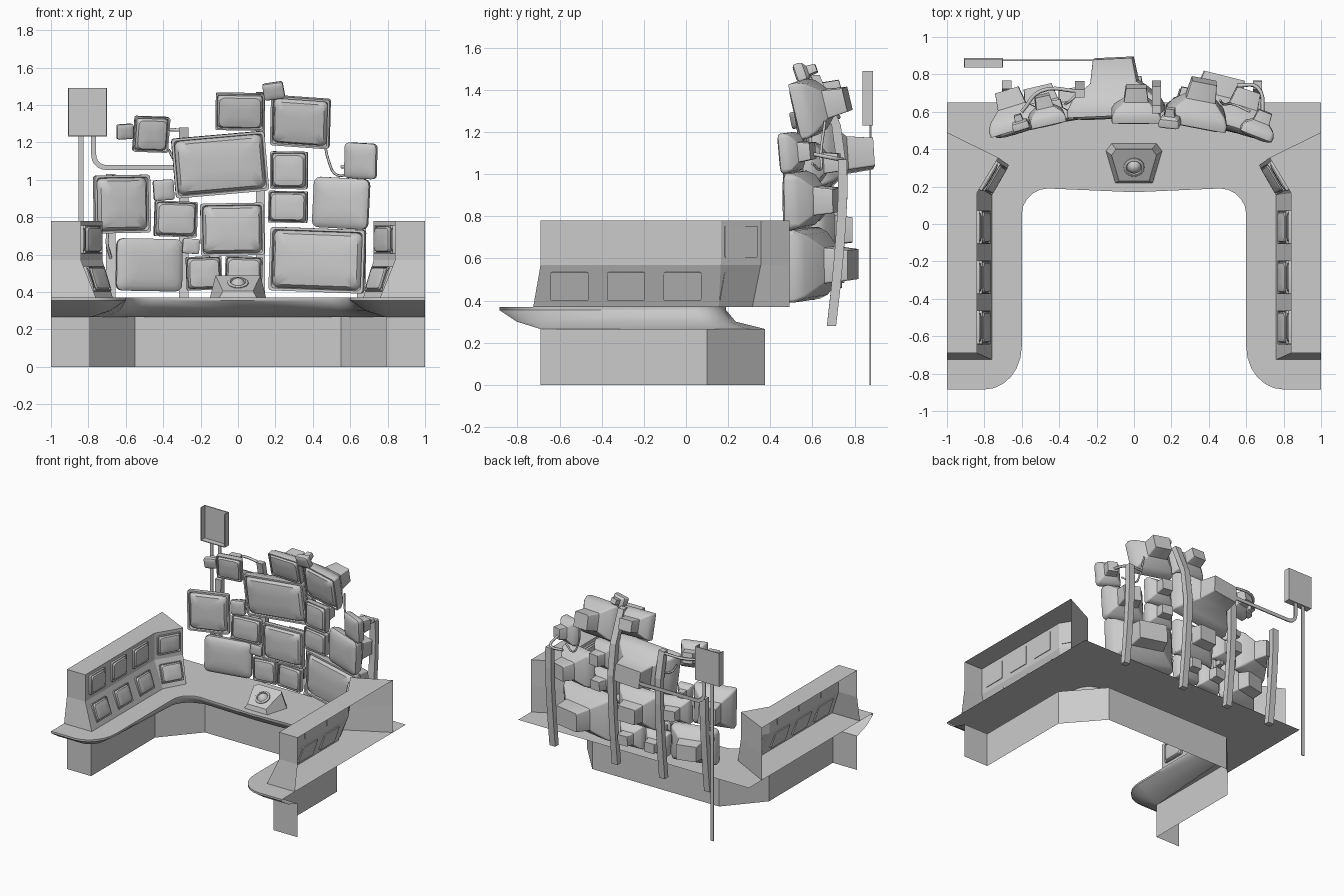
import bpy, bmesh, math
from mathutils import Vector, Euler

if "Cube" in bpy.data.objects:
    bpy.data.objects.remove(bpy.data.objects["Cube"])

grey = bpy.data.materials.new("plain grey")
grey.diffuse_color = (0.6, 0.6, 0.6, 1)
grey.use_nodes = True
grey.node_tree.nodes["Principled BSDF"].inputs["Base Color"].default_value = grey.diffuse_color


def finish(name, bm, smooth=0):
    bmesh.ops.recalc_face_normals(bm, faces=bm.faces)
    me = bpy.data.meshes.new(name)
    bm.to_mesh(me)
    bm.free()
    ob = bpy.data.objects.new(name, me)
    bpy.context.collection.objects.link(ob)
    me.materials.append(grey)
    if smooth:
        bpy.ops.object.select_all(action='DESELECT')
        ob.select_set(True)
        bpy.context.view_layer.objects.active = ob
        bpy.ops.object.shade_smooth_by_angle(angle=math.radians(smooth))
    return ob


def loft(name, rings, closed=True, caps=(True, True), smooth=0):
    """Skin a list of equal-length point rings."""
    bm = bmesh.new()
    vs = [[bm.verts.new(p) for p in r] for r in rings]
    n = len(vs[0])
    for a, b in zip(vs, vs[1:]):
        for i in range(n if closed else n - 1):
            j = (i + 1) % n
            bm.faces.new((a[i], a[j], b[j], b[i]))
    for use, r in zip(caps, (vs[0], vs[-1])):
        if use:
            bm.faces.new(r)
    return finish(name, bm, smooth)


def box(name, x0, x1, y0, y1, z0, z1):
    return loft(name, [[(x0, y0, z), (x1, y0, z), (x1, y1, z), (x0, y1, z)] for z in (z0, z1)])


def pipe(name, r, *pts):
    cu = bpy.data.curves.new(name, 'CURVE')
    cu.dimensions = '3D'
    cu.bevel_depth, cu.bevel_resolution, cu.use_fill_caps = r, 1, True
    sp = cu.splines.new('BEZIER')
    sp.bezier_points.add(len(pts) - 1)
    for bp, p in zip(sp.bezier_points, pts):
        bp.co = p
        bp.handle_left_type = bp.handle_right_type = 'AUTO'
    sp.resolution_u = 5
    cu.materials.append(grey)
    ob = bpy.data.objects.new(name, cu)
    bpy.context.collection.objects.link(ob)


def arc(cx, cy, rx, ry, a0, a1, n=6):
    angles = [math.radians(a0 + (a1 - a0) * i / (n - 1)) for i in range(n)]
    return [(cx + rx * math.cos(a), cy + ry * math.sin(a)) for a in angles]


def mirrored(pts):
    return pts + [(-x, y) for x, y in reversed(pts) if abs(x) > 1e-6]


def at(pts, z):
    return [(p[0], p[1], z) for p in pts]


# --- base wall: an open bent sheet
base = mirrored([(-1, -.69), (-.79, -.69), (-.79, .1), (-.55, .375)])
loft("base_wall", [at(base, 0), at(base, .265)], False, (False, False))


def nearest_on_base(p):
    best = None
    for a, b in zip(base, base[1:]):
        a, b = Vector(a), Vector(b)
        t = max(0, min(1, (p - a).dot(b - a) / (b - a).length_squared))
        q = a.lerp(b, t)
        if best is None or (q - p).length < (best - p).length:
            best = q
    return best


# --- desk: U-shaped top with a lip tapering under to the base
half = [(-1, -.885)] + arc(-.8, -.655, .2, .23, -90, 0, 7) + arc(-.46, .05, .14, .14, 180, 90) + [(0, .17)]
edge = [Vector(p) for p in mirrored(half)]
under = [nearest_on_base(p) for p in edge]
belly = [p.lerp(q, .42 if p.y < -.6 else .25) for p, q in zip(edge, under)]
loft("desk_lip", [at(edge, .37), at(edge, .355), at(belly, .3), at(under, .265)], False, (False, False), 40)
bm = bmesh.new()
bm.faces.new([bm.verts.new(p) for p in at(edge + [(1, .65), (-1, .65)], .37)])
finish("desk_top", bm)


# --- screens and television sets
def rounded(w, h, r, y):
    pts = []
    for c, (sx, sz) in enumerate(((1, 1), (-1, 1), (-1, -1), (1, -1))):
        pts += [(px, y, pz) for px, pz in
                arc(sx * (w / 2 - r), sz * (h / 2 - r), r, r, 90 * c, 90 * c + 90, 4)]
    return pts


def screen(name, x, y, z, w, h, d, yaw=0, tilt=0, roll=0, bezel=True):
    m = min(w, h)
    # tapered tube back, each step: scale, depth
    rings = [rounded(w * s, h * s, .06 * m * s, t) for s, t in ((.42, d), (.5, d * .58), (.88, d * .24 + .02))]
    # front, each step: inset and corner radius (in parts of m), depth
    if bezel:      # raised frame around a recessed bulging tube face
        face = [(0, .05, .035), (0, .05, 0), (.08, .05, 0), (.1, .1, .018), (.13, .12, .004)]
    else:          # bare tube with soft edges
        face = [(0, .12, .05 * m + .02), (0, .13, .03 * m), (.05, .14, 0)]
    if d < .03:    # shallow console screen
        rings, face[0] = [], (0, .05, d)
    face += [(.2, .13, -.035 * m), (.45, .14, -.063 * m), (.8, .05, -.07 * m)]
    rings += [rounded(w - i * m, h - i * m, r * m, t) for i, r, t in face]
    ob = loft(name, rings, smooth=35)
    ob.location = (x, y, z)
    ob.rotation_euler = Euler([math.radians(a) for a in (tilt, roll, yaw)])


# x, z, width, height, depth, roll
framed = [
    (.01, 1.36, .26, .20, .18, 1), (.33, 1.305, .32, .27, .23, 4), (-.46, 1.24, .19, .19, .15, 2),
    (-.095, 1.08, .50, .32, .30, -5), (.27, 1.05, .20, .20, .16, 1), (.265, .855, .21, .17, .15, 1),
    (-.615, .87, .31, .31, .22, -1), (-.33, .79, .23, .19, .16, 2), (-.03, .735, .34, .28, .20, -1),
    (.42, .57, .52, .34, .26, 2), (-.18, .50, .19, .18, .15, -2), (.03, .50, .20, .18, .15, 2)]
bare = [
    (.19, 1.47, .11, .09, .10, -8), (-.60, 1.255, .09, .08, .08, -4), (.65, 1.10, .18, .19, .14, 3),
    (.545, .875, .31, .27, .22, 3), (-.395, .945, .11, .11, .11, -4), (-.47, .545, .36, .28, .20, 1),
    (-.25, .645, .09, .08, .09, 4)]
# the sets stand on a curved wall: they turn inward at the sides and lean forward at the top
for kind, group in (("framed", framed), ("bare", bare)):
    for i, (x, z, w, h, d, roll) in enumerate(group):
        bend, turn = (.28, -33) if x > 0 else (.22, -28)
        screen(f"{kind}_television_{i + 1}", x, .59 - bend * x * x - max(0, z - 1.25) * .25, z, w, h,
               d, turn * x, max(0, z - 1) * 42, roll, kind == "framed")

# --- side consoles, open on their outer side, with two rows of screens
top = [(-1, -.69), (-.84, -.69), (-.84, .165), (-.725, .355), (-1, .49)]
low = [(-1, -.725), (-.76, -.725), (-.76, .155), (-.67, .315), (-1, .49)]
for s, side in ((1, "left"), (-1, "right")):
    loft(f"{side}_console", [[(s * x, y, z) for x, y in ring] for ring, z in ((top, .78), (top, .57), (low, .37))],
         False, (True, False))
    for i in range(3):
        y = -.553 + .268 * i
        screen(f"{side}_upper_screen_{i + 1}", -.825 * s, y, .68, .18, .15, .02, 90 * s)
        screen(f"{side}_lower_screen_{i + 1}", -.79 * s, y, .473, .18, .14, .02, 90 * s, -19)
    screen(f"{side}_upper_corner_screen", -.77 * s, .253, .68, .18, .15, .02, 60 * s)
    screen(f"{side}_lower_corner_screen", -.737 * s, .237, .473, .17, .14, .02, 60 * s, -19)

# --- support posts behind the sets, curving forward toward the top
for i, (x, height) in enumerate(((-.68, 1.03), (-.29, 1.28), (.12, 1.47), (.66, 1.07))):
    rings = []
    for k in range(6):
        z = .28 + (height - .28) * k / 5
        y = .745 - .1 * max(0, .95 - z) ** 1.5 - .6 * max(0, z - 1) ** 2
        rings.append([(x + a * .025, y + b * .022, z) for a, b in ((-1, -1), (1, -1), (1, 1), (-1, 1))])
    loft(f"support_post_{i + 1}", rings)

# --- bent arms holding the outer sets
pipe("top_left_arm", .01, (-.60, .60, 1.25), (-.5, .71, 1.27), (-.29, .71, 1.265))
pipe("left_lower_arm", .007, (-.37, .64, 1.16), (-.34, .66, 1.11), (-.28, .72, 1.10))
pipe("right_upper_arm", .007, (.46, .66, 1.25), (.485, .64, 1.1), (.53, .64, 1.025), (.62, .6, 1.05))
pipe("right_outer_arm", .01, (.55, .74, 1.07), (.66, .73, 1.07), (.69, .58, 1.10))
pipe("left_outer_arm", .008, (-.66, .70, .82), (-.70, .66, .68), (-.68, .70, .58))

# --- junction box on flat poles
box("junction_plate", -.91, -.70, .88, .888, 1.23, 1.49)
box("junction_floor", -.91, -.70, .837, .88, 1.23, 1.236)
for x in (-.91, -.706):
    box("junction_flange", x, x + .006, .837, .88, 1.23, 1.49)
box("junction_pole", -.853, -.827, .87, .878, 0, 1.23)
outer = [(-.785, 1.23)] + arc(-.705, 1.132, .08, .08, 180, 270) + [(-.15, 1.052)]
inner = [(-.758, 1.23)] + arc(-.705, 1.132, .053, .053, 180, 270) + [(-.15, 1.079)]
loft("junction_conduit", [[(a[0], .872, a[1]), (b[0], .872, b[1]), (b[0], .88, b[1]), (a[0], .88, a[1])]
                          for a, b in zip(outer, inner)])

# --- wedge control unit on the desk with a round knob
foot = [(-.1, .22, .37), (.1, .22, .37), (.15, .39, .37), (.12, .43, .37), (-.12, .43, .37), (-.15, .39, .37)]
head = [(.8 * x, .23 + .81 * (y - .22), .405 + .083 * min(1, (y - .22) / .17)) for x, y, z in foot]
loft("control_unit", [foot, head])
steps = [(.055, -.02), (.055, .008), (.05, .012), (.042, .012), (.038, .004), (.03, .015), (.02, .025), (.008, .029)]
knob = loft("control_knob", [at(arc(0, 0, r, r, 0, 342, 20), z) for r, z in steps], smooth=40)
knob.location = (0, .305, .445)
knob.rotation_euler = (math.radians(30), 0, 0)
